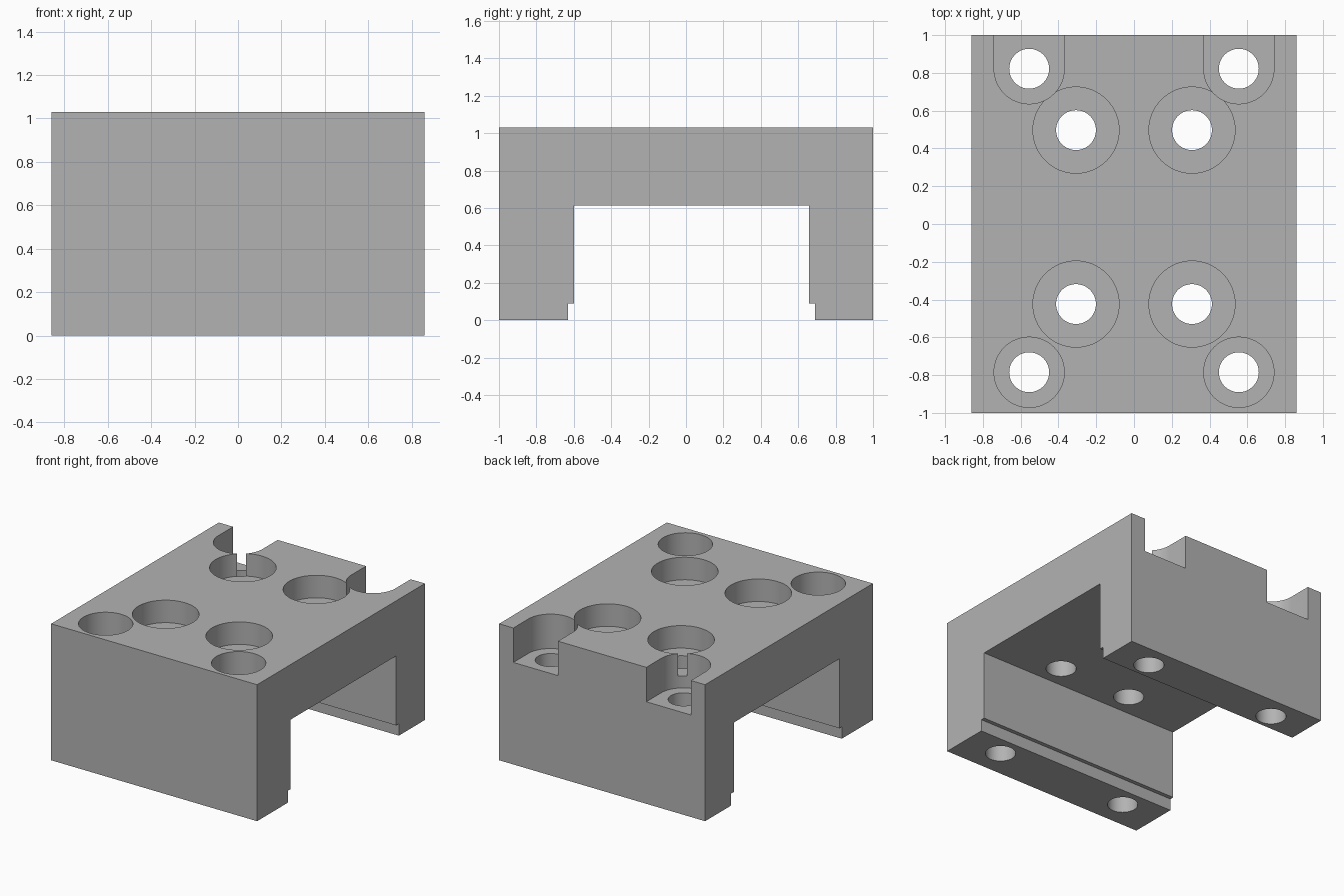
import bpy, bmesh, math
from mathutils import Vector

if "Cube" in bpy.data.objects:
    bpy.data.objects.remove(bpy.data.objects["Cube"])

HALF_X, HEIGHT = 0.86, 1.03
HOLE_R, CORNER_R, BORE_R = 0.1055, 0.186, 0.228
CORNER_FLOOR, BORE_FLOOR = 0.77, 0.86

grey = bpy.data.materials.new("machined grey")
grey.diffuse_color = (0.45, 0.45, 0.45, 1)
grey.use_nodes = True
grey.node_tree.nodes["Principled BSDF"].inputs["Base Color"].default_value = grey.diffuse_color


def prism(name, outline, sweep):
    """Closed outline swept along a vector."""
    bm = bmesh.new()
    face = bm.faces.new([bm.verts.new(p) for p in outline])
    top = bmesh.ops.extrude_face_region(bm, geom=[face])["geom"]
    bmesh.ops.translate(bm, vec=Vector(sweep),
                        verts=[g for g in top if isinstance(g, bmesh.types.BMVert)])
    bmesh.ops.recalc_face_normals(bm, faces=bm.faces)
    mesh = bpy.data.meshes.new(name)
    bm.to_mesh(mesh)
    bm.free()
    ob = bpy.data.objects.new(name, mesh)
    bpy.context.collection.objects.link(ob)
    return ob


def arc(x, y, r, z, start, end, n):
    return [(x + r * math.cos(start + (end - start) * i / n),
             y + r * math.sin(start + (end - start) * i / n), z) for i in range(n + 1)]


def cut(target, outline, z0, z1):
    cutter = prism("cutter", outline, (0, 0, z1 - z0))
    cutter.hide_render = True
    mod = target.modifiers.new("cut", 'BOOLEAN')
    mod.operation, mod.solver, mod.object = 'DIFFERENCE', 'EXACT', cutter
    bpy.context.view_layer.objects.active = target
    bpy.ops.object.modifier_apply(modifier=mod.name)
    bpy.data.objects.remove(cutter)


def cut_round(target, x, y, r, z0, z1):
    cut(target, arc(x, y, r, z0, 0, math.tau, 64)[:-1], z0, z1)


# Bridge-shaped body with stepped feet, swept across x
side = [(-1, 0), (-0.63, 0), (-0.63, 0.09), (-0.6, 0.09), (-0.6, 0.614),
        (0.657, 0.614), (0.657, 0.09), (0.69, 0.09), (0.69, 0), (1, 0),
        (1, HEIGHT), (-1, HEIGHT)]
body = prism("bridge_block", [(-HALF_X, y, z) for y, z in side], (2 * HALF_X, 0, 0))
body.data.materials.append(grey)

for s in (-1, 1):
    # Inner counterbored holes
    for y in (-0.424, 0.497):
        cut_round(body, s * 0.307, y, BORE_R, BORE_FLOOR, 1.2)
        cut_round(body, s * 0.307, y, HOLE_R, 0.4, 0.95)
    # Front corner counterbores
    cut_round(body, s * 0.555, -0.785, CORNER_R, CORNER_FLOOR, 1.2)
    # Back corner slots, open at the rear
    x, y = s * 0.555, 0.822
    slot = arc(x, y, CORNER_R, CORNER_FLOOR, math.pi, math.tau, 32)
    slot += [(x + CORNER_R, 1.2, CORNER_FLOOR), (x - CORNER_R, 1.2, CORNER_FLOOR)]
    cut(body, slot, CORNER_FLOOR, 1.2)
    # Bolt holes through the legs
    for y in (-0.785, 0.822):
        cut_round(body, s * 0.555, y, HOLE_R, -0.2, 0.9)

bpy.ops.object.select_all(action='DESELECT')
body.select_set(True)
bpy.context.view_layer.objects.active = body
bpy.ops.object.shade_smooth_by_angle(angle=math.radians(30))
